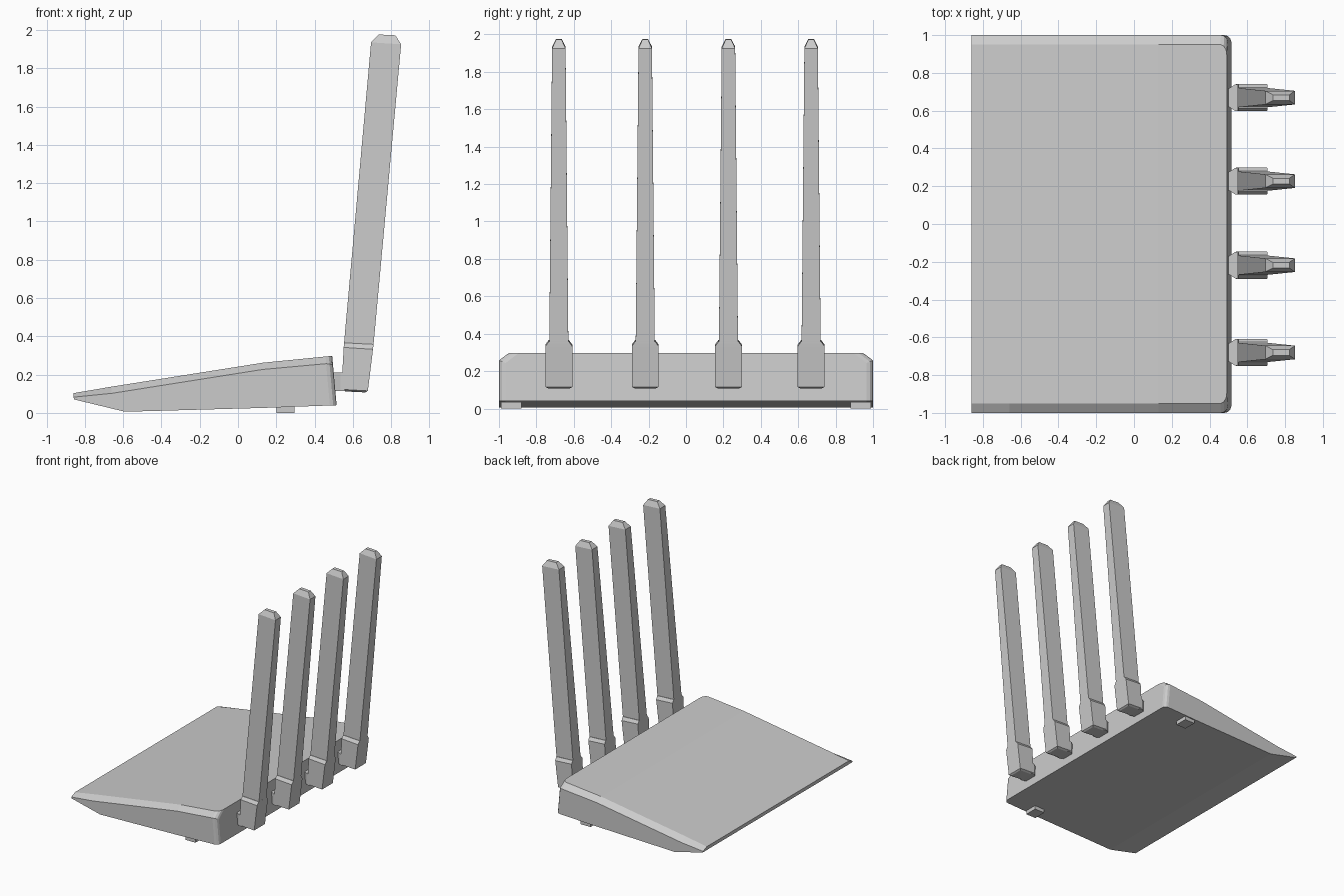
import bpy, bmesh

if "Cube" in bpy.data.objects:
    bpy.data.objects.remove(bpy.data.objects["Cube"])


def loft(name, rings, bevel_edges=None, bevel=0.0):
    """Skin a list of equal-length point rings and cap both ends."""
    bm = bmesh.new()
    vs = [[bm.verts.new(p) for p in ring] for ring in rings]
    n = len(rings[0])
    for a, b in zip(vs, vs[1:]):
        for i in range(n):
            j = (i + 1) % n
            bm.faces.new((a[i], a[j], b[j], b[i]))
    bm.faces.new(vs[0][::-1])
    bm.faces.new(vs[-1])
    if bevel_edges:
        edges = [bm.edges.get((vs[r][i], vs[r][j])) for r, i, j in bevel_edges]
        bmesh.ops.bevel(bm, geom=edges, offset=bevel, segments=3,
                        profile=0.5, affect='EDGES')
    bmesh.ops.recalc_face_normals(bm, faces=bm.faces[:])
    me = bpy.data.meshes.new(name)
    bm.to_mesh(me)
    bm.free()
    ob = bpy.data.objects.new(name, me)
    bpy.context.collection.objects.link(ob)
    return ob


def slab_ring(x0, x1, z0, z1, hw, y):
    """Rectangle across the antenna; z0 at the inner side, z1 at the outer side."""
    return [(x0, y - hw, z0), (x1, y - hw, z1), (x1, y + hw, z1), (x0, y + hw, z0)]


# Wedge-shaped body: stations give (x, z) of top, chamfer edge and bottom
stations = [
    ((-0.86, 0.103), (-0.86, 0.082), (-0.855, 0.07)),
    ((-0.66, 0.137), (-0.66, 0.102), (-0.59, 0.006)),
    ((0.13, 0.262), (0.13, 0.227), (0.13, 0.026)),
    ((0.492, 0.298), (0.495, 0.260), (0.515, 0.04)),
]
rings = []
for (tx, tz), (ex, ez), (bx, bz) in stations:
    rings.append([(tx, -0.95, tz), (ex, -1, ez), (bx, -1, bz),
                  (bx, 1, bz), (ex, 1, ez), (tx, 0.95, tz)])
loft("router_body", rings,
     [(3, 0, 1), (3, 1, 2), (3, 3, 4), (3, 4, 5)], 0.035)

# Small rear feet
for side in (-1, 1):
    y = side * 0.935
    loft("rear_foot", [slab_ring(0.2, 0.295, z, z, 0.055, y) for z in (0, 0.045)])

# Four leaning antennas, each with hinge, collar and tapered blade
for y in (-0.68, -0.218, 0.227, 0.669):
    loft("antenna_hinge", [
        [(x, y - w, 0.115), (x, y + w, 0.115), (x, y + w, 0.21), (x, y - w, 0.21)]
        for x, w in ((0.49, 0.045), (0.505, 0.05), (0.535, 0.07), (0.56, 0.07))])
    loft("antenna_collar", [
        slab_ring(0.56, 0.665, 0.112, 0.107, 0.056, y),
        slab_ring(0.54, 0.678, 0.123, 0.115, 0.072, y),
        slab_ring(0.552, 0.705, 0.342, 0.332, 0.072, y),
        slab_ring(0.554, 0.708, 0.366, 0.358, 0.054, y)])
    loft("antenna_blade", [
        slab_ring(0.553, 0.707, 0.355, 0.348, 0.051, y),
        slab_ring(0.695, 0.852, 1.935, 1.925, 0.036, y),
        slab_ring(0.735, 0.822, 1.976, 1.972, 0.015, y)])
